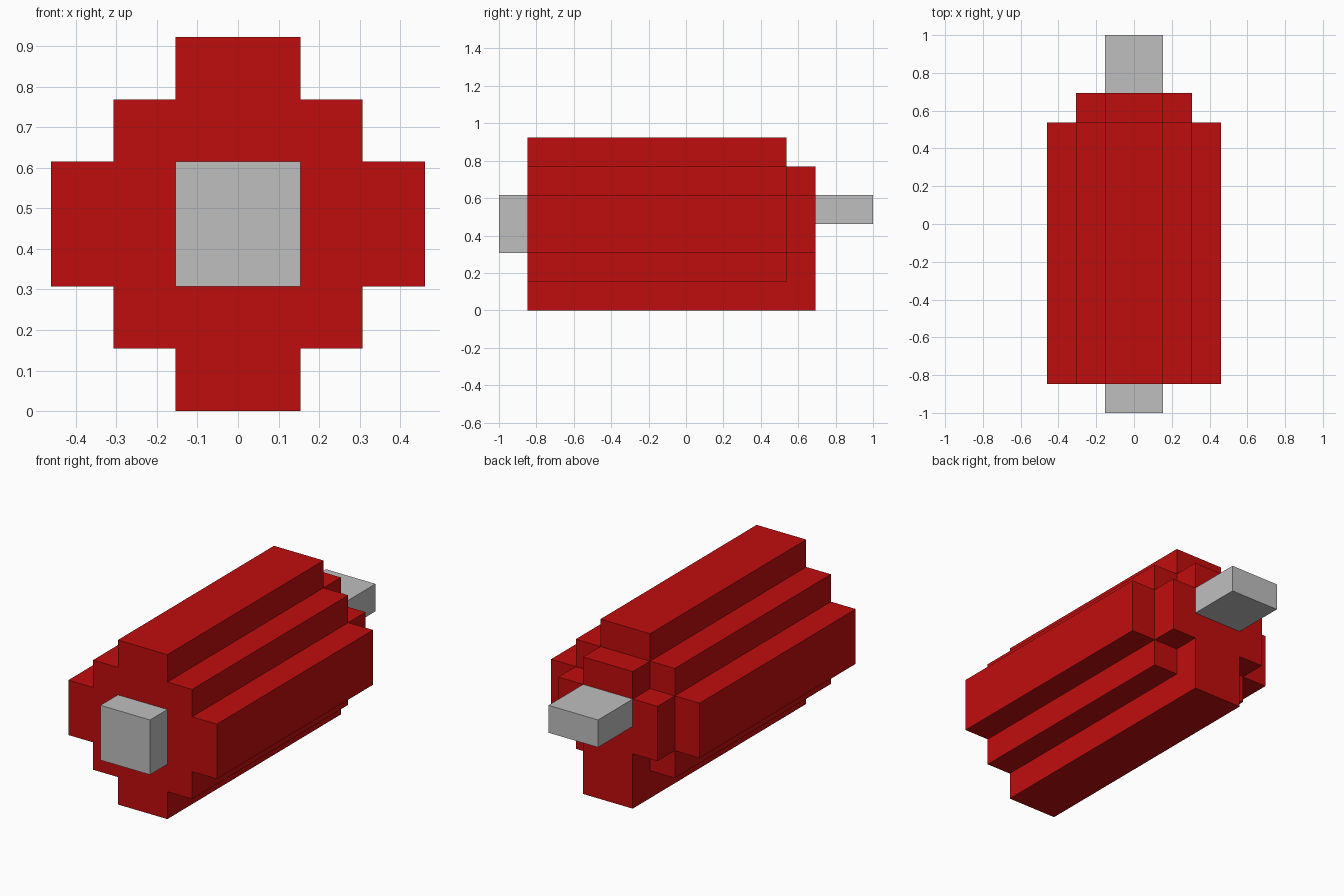
import bpy
import bmesh

if "Cube" in bpy.data.objects:
    bpy.data.objects.remove(bpy.data.objects["Cube"], do_unlink=True)

U = 2 / 13  # block size: the model is 13 blocks long


def make_material(name, color):
    mat = bpy.data.materials.new(name)
    mat.use_nodes = True
    mat.diffuse_color = color
    mat.node_tree.nodes["Principled BSDF"].inputs["Base Color"].default_value = color
    return mat


red = make_material("red", (0.53, 0.004, 0.004, 1))
grey = make_material("light grey", (0.52, 0.52, 0.52, 1))


def extrude_profile(name, half, y0, y1, mat):
    """Mirror the +x half of an (x, z) outline, listed bottom to top, and extrude it along y."""
    outline = half + [(-x, z) for x, z in reversed(half)]
    bm = bmesh.new()
    face = bm.faces.new([bm.verts.new((x * U, y0 * U, z * U)) for x, z in outline])
    ext = bmesh.ops.extrude_face_region(bm, geom=[face])
    verts = [v for v in ext["geom"] if isinstance(v, bmesh.types.BMVert)]
    bmesh.ops.translate(bm, verts=verts, vec=(0, (y1 - y0) * U, 0))
    bmesh.ops.recalc_face_normals(bm, faces=bm.faces[:])
    mesh = bpy.data.meshes.new(name)
    bm.to_mesh(mesh)
    bm.free()
    mesh.materials.append(mat)
    obj = bpy.data.objects.new(name, mesh)
    bpy.context.collection.objects.link(obj)
    return obj


# Stepped round body
extrude_profile("body", [(1, 0), (1, 1), (2, 1), (2, 2), (3, 2), (3, 4),
                         (2, 4), (2, 5), (1, 5), (1, 6)], -5.5, 3.5, red)
# Cross-shaped rear step, flush with the underside
extrude_profile("rear_step", [(1, 0), (1, 2), (2, 2), (2, 4), (1, 4), (1, 5)],
                3.5, 4.5, red)
# Square front cap and flat rear bar
extrude_profile("front_cap", [(1, 2), (1, 4)], -6.5, -5.5, grey)
extrude_profile("rear_bar", [(1, 3), (1, 4)], 4.5, 6.5, grey)
